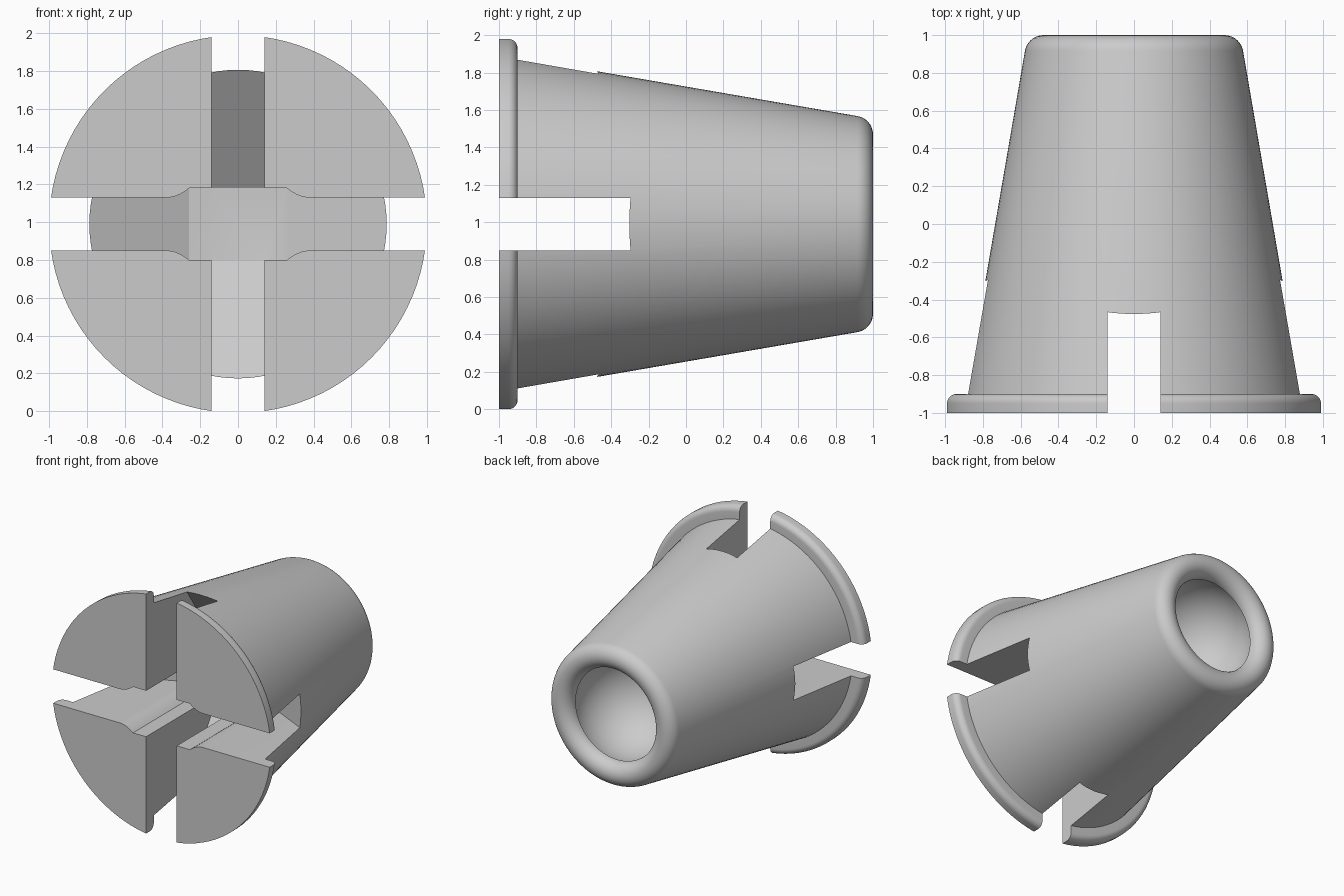
import bpy, bmesh
from math import pi, sin, cos, radians
from mathutils import Matrix, Vector

cube = bpy.data.objects.get("Cube")
if cube:
    bpy.data.objects.remove(cube)

CENTRE_Z = 0.99
SLOT = 0.14      # half width of both slots

grey = bpy.data.materials.new("plain_grey")
grey.use_nodes = True
colour = (0.6, 0.6, 0.6, 1)
grey.diffuse_color = colour
grey.node_tree.nodes["Principled BSDF"].inputs["Base Color"].default_value = colour


def add_object(name, bm):
    bmesh.ops.recalc_face_normals(bm, faces=bm.faces)
    mesh = bpy.data.meshes.new(name)
    bm.to_mesh(mesh)
    bm.free()
    mesh.materials.append(grey)
    obj = bpy.data.objects.new(name, mesh)
    bpy.context.collection.objects.link(obj)
    obj.location.z = CENTRE_Z
    return obj


def arc(r, y, radius, start, end, steps=8):
    """Points (radius, y) on an arc; 0 degrees points outward, 90 backward."""
    angles = [radians(start + (end - start) * i / steps) for i in range(steps + 1)]
    return [(r + radius * cos(a), y + radius * sin(a)) for a in angles]


# Tapered plug with a flanged front and a round socket in the back
profile = [(0, -1), (1, -1)]
profile += arc(0.95, -0.95, 0.05, 0, 90)            # flange edge
profile += [(0.89, -0.9)]
profile += arc(0.479, 0.9, 0.1, 9.7, 180, 18)       # rounded rim
profile += arc(0, 0.73, 0.44, 28, -90, 20)          # socket
profile[-1] = (0, 0.29)

bm = bmesh.new()
verts = [bm.verts.new((r, y, 0)) for r, y in profile]
edges = [bm.edges.new(pair) for pair in zip(verts, verts[1:])]
bmesh.ops.spin(bm, geom=verts + edges, cent=(0, 0, 0), axis=(0, 1, 0),
               angle=2 * pi, steps=96, use_merge=True)
bmesh.ops.remove_doubles(bm, verts=bm.verts, dist=1e-4)
plug = add_object("tapered_plug", bm)


def slot_cutter(name, half, upright=False):
    """Loft stations (distance, half height, floor y), mirrored about the centre."""
    stations = [(-d, h, y) for d, h, y in reversed(half)] + half
    bm = bmesh.new()
    rings = [[bm.verts.new(p) for p in ((d, -1.2, -h), (d, y, -h), (d, y, h), (d, -1.2, h))]
             for d, h, y in stations]
    for a, b in zip(rings, rings[1:]):
        for i in range(4):
            j = (i + 1) % 4
            bm.faces.new((a[i], a[j], b[j], b[i]))
    bm.faces.new(rings[0])
    bm.faces.new(rings[-1])
    if upright:
        bmesh.ops.rotate(bm, verts=bm.verts, cent=Vector(),
                         matrix=Matrix.Rotation(pi / 2, 3, 'Y'))
    obj = add_object(name, bm)
    obj.hide_render = True
    return obj


# Horizontal slot, flared around the central pocket, with sloping floors
DEEP = -0.05
flare = []
for i in range(9):
    t = i / 8
    x = 0.26 + 0.12 * t
    flare.append((x, SLOT + 0.05 * (1 - t) ** 2, DEEP - 0.48 * (x - 0.26)))
across = flare + [(1.1, SLOT, DEEP - 0.48 * 0.84)]
# Vertical slot with steeper floors
down = [(0.16, SLOT, DEEP - 0.05), (0.19, SLOT, DEEP), (1.1, SLOT, DEEP - 0.68 * 0.91)]

cutters = [slot_cutter("horizontal_slot_cutter", across),
           slot_cutter("vertical_slot_cutter", down, True)]
bpy.ops.object.select_all(action='DESELECT')
plug.select_set(True)
bpy.context.view_layer.objects.active = plug
for cutter in cutters:
    mod = plug.modifiers.new(cutter.name, 'BOOLEAN')
    mod.operation = 'DIFFERENCE'
    mod.solver = 'EXACT'
    mod.object = cutter
    bpy.ops.object.modifier_apply(modifier=mod.name)
for cutter in cutters:
    bpy.data.objects.remove(cutter)

bpy.ops.object.shade_smooth_by_angle(angle=radians(25))
